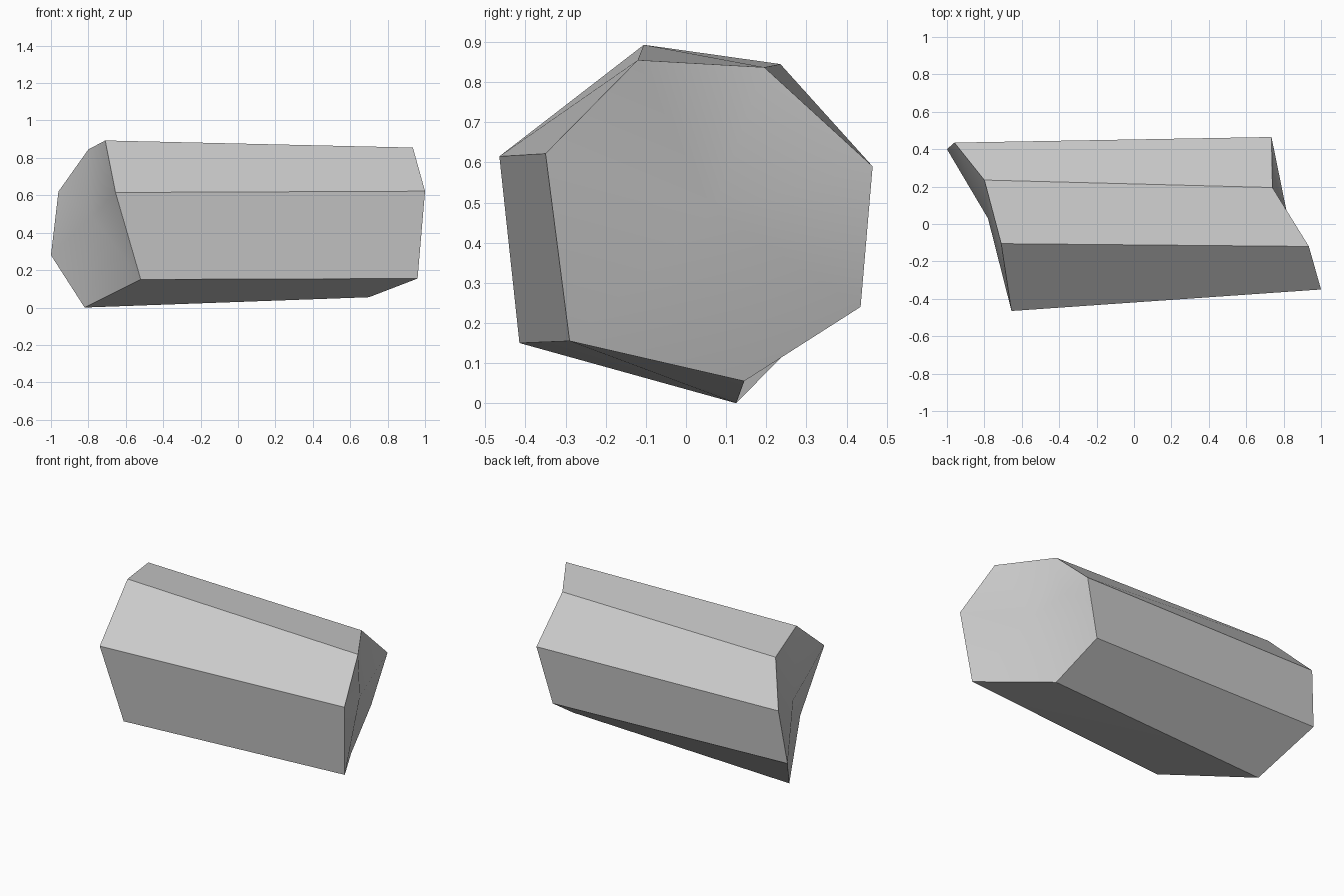
import bpy
import bmesh
from mathutils import Vector

default_cube = bpy.data.objects.get("Cube")
if default_cube:
    bpy.data.objects.remove(default_cube, do_unlink=True)


def make_material(name, colour):
    material = bpy.data.materials.new(name)
    material.use_nodes = True
    material.diffuse_color = colour
    shader = material.node_tree.nodes["Principled BSDF"]
    shader.inputs["Base Color"].default_value = colour
    return material


def add_ring(bm, points):
    return [bm.verts.new(point) for point in points]


def add_fan_cap(bm, ring):
    # Close an uneven end with triangles around its mean point
    centre = bm.verts.new(sum((v.co for v in ring), Vector()) / len(ring))
    for i, vert in enumerate(ring):
        bm.faces.new((vert, ring[(i + 1) % len(ring)], centre))


# Seven corners of each broken end, running from the front over the top
right_end = [
    (-0.655, -0.465, 0.615), (-0.71, -0.105, 0.893), (-0.80, 0.235, 0.845),
    (-0.96, 0.435, 0.62), (-1.0, 0.40, 0.28), (-0.82, 0.125, 0.0),
    (-0.52, -0.415, 0.15),
]
left_end = [
    (1.0, -0.35, 0.622), (0.935, -0.12, 0.855), (0.74, 0.195, 0.837),
    (0.735, 0.465, 0.59), (0.64, 0.435, 0.24), (0.70, 0.145, 0.055),
    (0.96, -0.29, 0.155),
]

# Stone body: seven long sides bridging the two ends
bm = bmesh.new()
right_ring = add_ring(bm, right_end)
left_ring = add_ring(bm, left_end)
sides = len(right_ring)
underside = sides - 2
for i in range(sides):
    j = (i + 1) % sides
    a, b, c, d = right_ring[i], right_ring[j], left_ring[j], left_ring[i]
    if i == underside:
        # The twisted underside folds along one diagonal
        bm.faces.new((a, b, c))
        bm.faces.new((a, c, d))
    else:
        bm.faces.new((a, b, c, d))
add_fan_cap(bm, right_ring)
add_fan_cap(bm, left_ring)
bmesh.ops.recalc_face_normals(bm, faces=bm.faces)

mesh = bpy.data.meshes.new("stone_block")
bm.to_mesh(mesh)
bm.free()
mesh.materials.append(make_material("pale grey stone", (0.6, 0.6, 0.6, 1.0)))
stone = bpy.data.objects.new("stone_block", mesh)
bpy.context.collection.objects.link(stone)

# Soft shading on the ends, crisp edges along the sides
bpy.ops.object.select_all(action="DESELECT")
stone.select_set(True)
bpy.context.view_layer.objects.active = stone
bpy.ops.object.shade_smooth_by_angle(angle=0.52)
